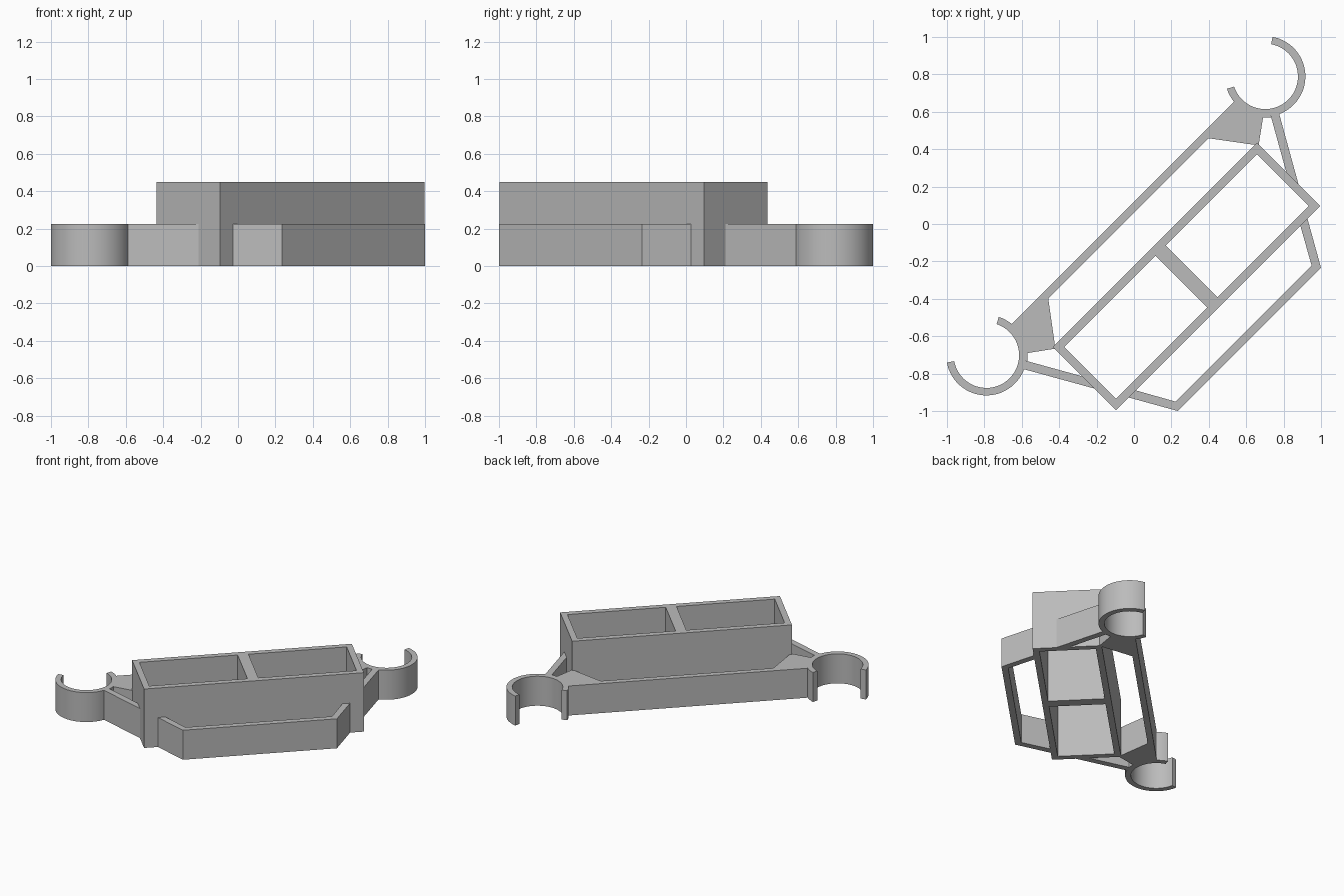
import bpy, bmesh
from math import radians, cos, sin

cube = bpy.data.objects.get("Cube")
if cube:
    bpy.data.objects.remove(cube)

grey = bpy.data.materials.new("plain grey")
grey.use_nodes = True
grey.diffuse_color = (0.5, 0.5, 0.5, 1)
grey.node_tree.nodes["Principled BSDF"].inputs["Base Color"].default_value = (0.5, 0.5, 0.5, 1)

LOW, HIGH = 0.225, 0.45
WALL = 0.044
RING = (1.054, 0.062)


def extrude(name, polygons, height, mirror=False):
    """Raise flat polygons to a height; the whole plan is turned 45 degrees."""
    bm = bmesh.new()
    faces = [bm.faces.new([bm.verts.new((x, y, 0)) for x, y in p]) for p in polygons]
    bmesh.ops.remove_doubles(bm, verts=bm.verts[:], dist=1e-5)
    top = bmesh.ops.extrude_face_region(bm, geom=bm.faces[:], use_keep_orig=True)["geom"]
    for v in top:
        if isinstance(v, bmesh.types.BMVert):
            v.co.z = height
    bmesh.ops.recalc_face_normals(bm, faces=bm.faces[:])
    mesh = bpy.data.meshes.new(name)
    bm.to_mesh(mesh)
    bm.free()
    mesh.materials.append(grey)
    obj = bpy.data.objects.new(name, mesh)
    obj.rotation_euler.z = radians(45)
    bpy.context.collection.objects.link(obj)
    if mirror:
        mod = obj.modifiers.new("Mirror", "MIRROR")
        mod.use_mirror_merge = False
    return obj


def band(outer, inner, closed=False):
    """Quads between two matching outlines."""
    n = len(outer)
    return [(outer[i], outer[(i + 1) % n], inner[(i + 1) % n], inner[i])
            for i in range(n if closed else n - 1)]


def rect(x, y0, y1):
    return [(-x, y0), (x, y0), (x, y1), (-x, y1)]


def arc(radius, start, end, steps):
    angles = [radians(start + (end - start) * i / steps) for i in range(steps + 1)]
    return [(RING[0] + radius * cos(a), RING[1] + radius * sin(a)) for a in angles]


def both_sides(points):
    return points + [(-x, y) for x, y in reversed(points)]


# Open two-cell box
extrude("box_walls", band(rect(0.772, -0.637, -0.157),
                          rect(0.772 - WALL, -0.637 + WALL, -0.157 - WALL), True), HIGH)
extrude("box_divider", [rect(0.038, -0.637 + WALL, -0.157 - WALL)], HIGH)

# Straight back bar
extrude("back_bar", [rect(0.606, 0.042, 0.085)], LOW)

# Front rail with angled ends
extrude("front_rail", band(both_sides([(0.69, -0.611), (0.541, -0.873)]),
                           both_sides([(0.636, -0.611), (0.515, -0.828)])), LOW)

# Open clip rings at both ends
clip = extrude("clip_rings", band(arc(0.215, 153, 394.5, 48), arc(0.175, 153, 394.5, 48)), LOW, True)

# Solid webs joining bar, box and rings
extrude("corner_webs", [[(0.606, 0.042), (0.768, -0.174), (0.891, -0.085), (0.921, -0.115)]
                        + arc(0.197, 230, 174, 10) + [(0.834, 0.085), (0.606, 0.085)]], LOW, True)

# Slim struts from rings to box ends
extrude("side_struts", [[(0.973, -0.119), (0.752, -0.507), (0.745, -0.427), (0.934, -0.094)]], LOW, True)

# Smooth the curved clips only
bpy.ops.object.select_all(action="DESELECT")
clip.select_set(True)
bpy.context.view_layer.objects.active = clip
bpy.ops.object.shade_smooth_by_angle(angle=radians(30))
